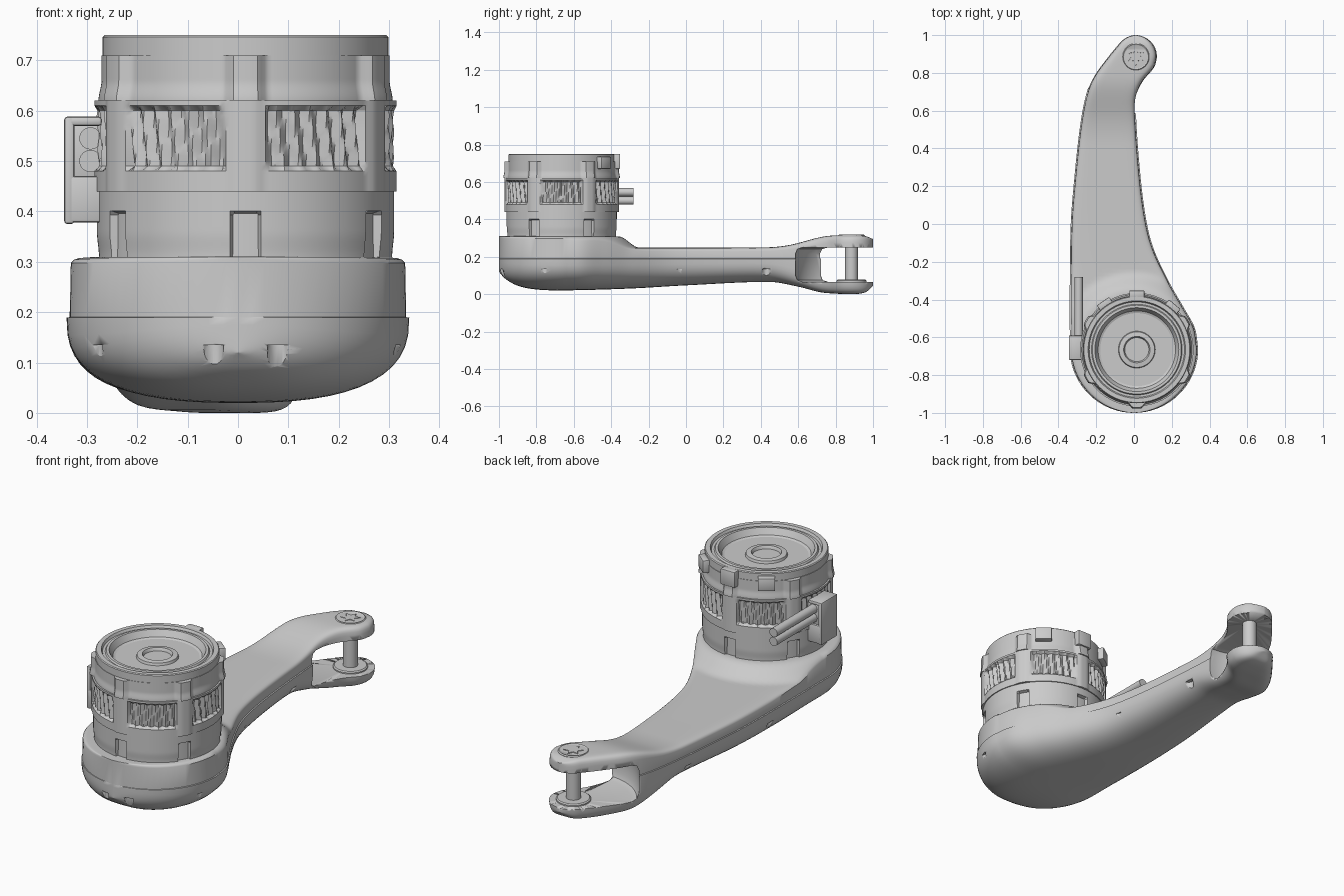
import bpy, bmesh
from math import sin, cos, pi, sqrt, hypot, radians
from mathutils import Matrix, Vector

if "Cube" in bpy.data.objects:
    bpy.data.objects.remove(bpy.data.objects["Cube"])

MX, MY = 0.015, -0.665      # motor axis
PX, PY = 0.01, 0.885        # fork pin axis


def make(name, bm, angle=35):
    bmesh.ops.recalc_face_normals(bm, faces=bm.faces)
    me = bpy.data.meshes.new(name)
    bm.to_mesh(me)
    bm.free()
    ob = bpy.data.objects.new(name, me)
    bpy.context.collection.objects.link(ob)
    bpy.context.view_layer.objects.active = ob
    for o in bpy.context.selected_objects:
        o.select_set(False)
    ob.select_set(True)
    bpy.ops.object.shade_smooth_by_angle(angle=radians(angle))
    return ob


def skin(bm, rings, closed=True):
    vs = [[bm.verts.new(p) for p in r] for r in rings]
    n = len(vs[0])
    for a, b in zip(vs, vs[1:]):
        for i in range(n):
            j = (i + 1) % n
            bm.faces.new((a[i], a[j], b[j], b[i]))
    if closed:
        bm.faces.new(vs[0])
        bm.faces.new(vs[-1])


def lathe(name, prof, cx, cy, seg=64):
    bm = bmesh.new()
    skin(bm, [[(cx + max(r, .001) * cos(2*pi*i/seg), cy + max(r, .001) * sin(2*pi*i/seg), z)
               for i in range(seg)] for r, z in prof])
    return make(name, bm)


def block(name, lo, hi, bevel=0.006, rot=None):
    bm = bmesh.new()
    c = [(a + b) / 2 for a, b in zip(lo, hi)]
    s = [b - a for a, b in zip(lo, hi)]
    bmesh.ops.create_cube(bm, size=1, matrix=Matrix.Translation(c) @ Matrix.Diagonal((*s, 1)))
    bmesh.ops.bevel(bm, geom=bm.edges[:], offset=bevel, segments=2, profile=0.5, affect='EDGES')
    if rot:
        bmesh.ops.transform(bm, verts=bm.verts, matrix=rot)
    return make(name, bm)


def curve(pts):
    # smooth interpolation through (position, value) points
    def m(i):
        a, b = max(i - 1, 0), min(i + 1, len(pts) - 1)
        return (pts[b][1] - pts[a][1]) / (pts[b][0] - pts[a][0])

    def f(y):
        i = 0
        while i < len(pts) - 2 and y > pts[i + 1][0]:
            i += 1
        h = pts[i + 1][0] - pts[i][0]
        t = min(max((y - pts[i][0]) / h, 0), 1)
        return ((2*t**3 - 3*t*t + 1) * pts[i][1] + (t**3 - 2*t*t + t) * h * m(i)
                + (3*t*t - 2*t**3) * pts[i + 1][1] + (t**3 - t*t) * h * m(i + 1))
    return f


def smooth(a, b, x):
    t = min(max((x - a) / (b - a), 0), 1)
    return t * t * (3 - 2 * t)


# Arm shell: side outlines, top and bottom heights along y
left = curve([(-.66, -.34), (-.3, -.34), (0, -.335), (.2, -.32), (.5, -.288), (.68, -.255),
              (.78, -.215), (.89, -.135), (.955, -.081)])
right = curve([(-.66, .34), (-.55, .322), (-.44, .262), (-.3, .182), (-.12, .1), (.05, .06), (.3, .03),
               (.6, .01), (.68, .017), (.76, .053), (.83, .111), (.885, .125)])
top = curve([(-1, .25), (.42, .25), (.55, .262), (.72, .305), (.8, .314), (.95, .312), (1, .295)])
bottom = curve([(-1, .12), (-.97, .085), (-.9, .045), (-.8, .025), (-.66, .02), (-.3, .03), (0, .047),
                (.45, .065), (.6, .04), (.72, .01), (.8, .003), (.88, 0), (.96, .01), (1, .045)])


def sides(y):
    xl, xr = left(y), right(y)
    if y < -.66:
        xr = sqrt(max(.34**2 - (y + .66)**2, 0))
        xl = -xr
    if y > PY:
        w = sqrt(max(.115**2 - (y - PY)**2, 0))
        xr = PX + w
        if y > .955:
            xl = PX - w
    return xl, xr


def section(y, n=28):
    xl, xr = sides(y)
    c, w = (xl + xr) / 2, max((xr - xl) / 2, .001)
    f = smooth(.4, .8, y)
    pt = 20 - 12 * smooth(-.5, -.2, y)
    pb = 2.6 + 2.6 * f
    ring = []
    for i in range(n + 1):              # upper shell, raised to a collar round the motor
        u = cos(pi * i / n)
        x = c + u * max(w - .006, w / 2)
        zt = top(y) + .06 * (1 - smooth(.30, .41, hypot(x, y + .66)) if y > -.66 and f == 0
                             else float(y <= -.66))
        ring.append((x, y, .19 + (zt - .19) * max(1 - abs(u)**pt, 0)**(1 / pt)))
    for i in range(n + 1):              # rounded lower shell
        u = -cos(pi * i / n)
        ring.append((c + u * w, y, .189 - (.189 - bottom(y)) * max(1 - abs(u)**pb, 0)**(1 / pb)))
    return ring


ys = [-1 + .34 * (1 - cos(pi / 2 * i / 18)) for i in range(18)]
ys += [-.66 + (PY + .66) * i / 80 for i in range(80)]
ys += [PY + .115 * sin(pi / 2 * i / 14) for i in range(15)]
bm = bmesh.new()
skin(bm, [section(y) for y in ys])
arm = make("arm_shell", bm)

# Fork gap and screw pockets cut from the arm
gap = lathe("fork_gap_cutter", [(0, .066), (.265, .066), (.29, .075), (.3, .1), (.3, .215), (.29, .24),
                                (.265, .249), (0, .249)], PX, PY)
bm = bmesh.new()
for x, y in [(.33, -.76), (.085, -.03), (.012, .43), (-.29, -.85), (-.05, -1.0), (.08, -.99),
             (-.337, -.2), (-.3, .4)]:
    bmesh.ops.create_cone(bm, cap_ends=True, segments=16, radius1=.022, radius2=.022, depth=.2,
                          matrix=Matrix.Translation((x, y, .035)))
pockets = make("pocket_cutter", bm)
for cutter in (gap, pockets):
    cutter.hide_render = True
    cutter.hide_set(True)
    mod = arm.modifiers.new(cutter.name, 'BOOLEAN')
    mod.operation = 'DIFFERENCE'
    mod.object = cutter

# Fork pin, washer and star screw
lathe("fork_pin", [(.034, .04), (.034, .27)], PX, PY, 32)
lathe("fork_washer", [(.08, .06), (.08, .072), (.074, .077), (.03, .077)], PX, PY, 40)
lathe("screw_head", [(0, .29), (.072, .3), (.072, .313), (.067, .318), (.06, .314), (0, .314)], PX, PY, 40)
bm = bmesh.new()
skin(bm, [[(PX + s * (.05 if i % 2 else .026) * cos(pi * i / 6), PY + s * (.05 if i % 2 else .026) * sin(pi * i / 6), z)
           for i in range(12)] for s, z in [(1, .305), (.9, .318)]])
make("screw_star", bm)

# Motor core with dished top and hollow hub
lathe("motor_core", [(.28, .29), (.275, .70), (.284, .71), (.284, .746), (.28, .75), (.258, .75), (.252, .738),
                     (.24, .738), (.235, .746), (.222, .746), (.205, .715), (.17, .7), (.12, .695), (.1, .702),
                     (.094, .722), (.07, .725), (.064, .715), (.06, .67), (0, .67)], MX, MY, 72)
for i in range(6):
    a = pi / 3 * i + pi / 6
    lathe("hub_bolt", [(.013, .69), (.013, .702), (.009, .706), (0, .706)],
          MX + .125 * cos(a), MY + .125 * sin(a), 12)


def band(name, z0, z1, rfun, seg=240, rows=18):
    # ring whose radius varies with angle and height
    def ring(z, rf):
        return [(MX + rf(k) * cos(2*pi*k/seg), MY + rf(k) * sin(2*pi*k/seg), z) for k in range(seg)]
    rings = [ring(z0, lambda k: .26)]
    for j in range(rows + 1):
        z = z0 + (z1 - z0) * j / rows
        rings.append(ring(z, lambda k: rfun(360 * k / seg, z)))
    rings.append(ring(z1, lambda k: .26))
    bm = bmesh.new()
    skin(bm, rings)
    make(name, bm, 32)


def sector(deg):
    return (deg + 90 + 30) % 60 - 30    # signed angle from nearest of six ribs


def lower_r(deg, z):
    return .27 if abs(sector(deg)) < 5 and z < .40 else .291 + .004 * smooth(.31, .36, z)


def middle_r(deg, z):
    d = abs(sector(deg))
    r = .306 - .006 * smooth(3, 8, d)
    if d > 8 and .48 < z < .608:
        slope = abs(((deg * 2 + (z - .54) * 60) % 14) / 7 - 1)
        r -= .004 + .018 * slope
    return r


def upper_r(deg, z):
    return .286 + .02 * (1 - smooth(4, 9, abs(sector(deg)))) + .006 * (1 - smooth(.62, .66, z))


band("motor_lower_ring", .30, .44, lower_r)
band("motor_winding_ring", .44, .62, middle_r)
band("motor_upper_ring", .62, .71, upper_r)
for deg in (50, 90, 125):
    block("motor_tab", (.275, -.04, .67), (.313, .04, .75 if deg == 90 else .735), .005,
          Matrix.Translation((MX, MY, 0)) @ Matrix.Rotation(radians(deg), 4, 'Z'))

# Side connector frame and cables
block("connector_back", (-.345, -.72, .375), (-.325, -.59, .588))
block("connector_top", (-.343, -.72, .57), (-.27, -.59, .588))
block("connector_base", (-.343, -.72, .378), (-.26, -.59, .47))
block("connector_socket", (-.33, -.65, .46), (-.26, -.60, .575))
for z in (.545, .5):
    bm = bmesh.new()
    bmesh.ops.create_cone(bm, cap_ends=True, segments=24, radius1=.022, radius2=.022, depth=.41,
                          matrix=Matrix.Translation((-.293, -.485, z)) @ Matrix.Rotation(pi / 2, 4, 'X'))
    make("cable", bm)
